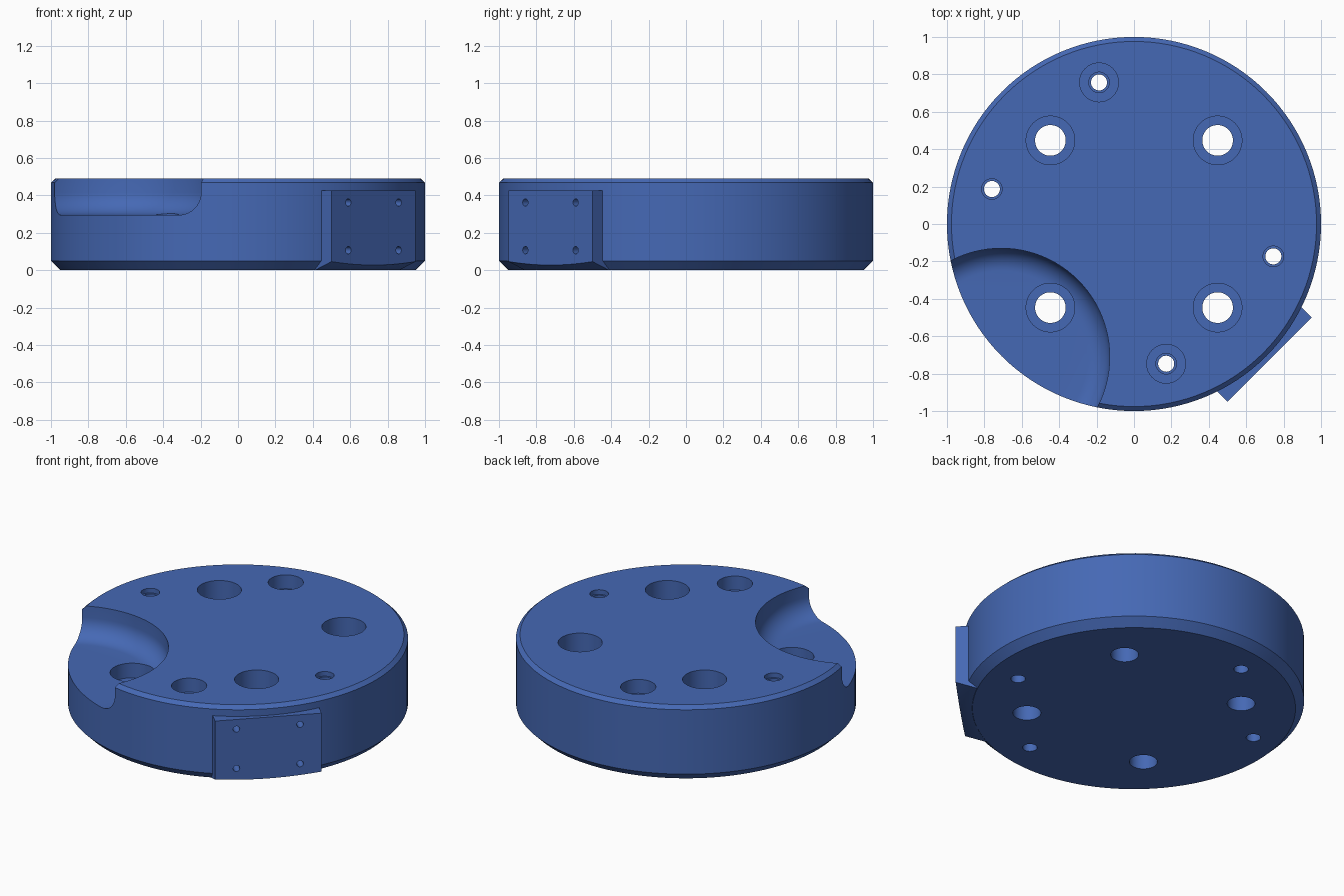
import bpy
from math import sin, cos, pi
from mathutils import Matrix

if "Cube" in bpy.data.objects:
    bpy.data.objects.remove(bpy.data.objects["Cube"])


def lathe(name, profile, loc=(0, 0, 0), segs=48, turn=None):
    """Closed solid revolved from (radius, z) points, listed bottom to top."""
    verts, faces = [], []
    for r, z in profile:
        verts += [(r * cos(2 * pi * i / segs), r * sin(2 * pi * i / segs), z) for i in range(segs)]
    for k in range(len(profile) - 1):
        for i in range(segs):
            j = (i + 1) % segs
            a, b = k * segs, (k + 1) * segs
            faces.append((a + i, a + j, b + j, b + i))
    faces.append(tuple(reversed(range(segs))))
    faces.append(tuple(range((len(profile) - 1) * segs, len(profile) * segs)))
    mesh = bpy.data.meshes.new(name)
    mesh.from_pydata(verts, [], faces)
    if turn:
        mesh.transform(turn)
    mesh.transform(Matrix.Translation(loc))
    ob = bpy.data.objects.new(name, mesh)
    bpy.context.collection.objects.link(ob)
    return ob


def combine(target, other, operation):
    """Apply a boolean and remove the helper object."""
    mod = target.modifiers.new("bool", 'BOOLEAN')
    mod.operation, mod.object, mod.solver = operation, other, 'EXACT'
    bpy.context.view_layer.objects.active = target
    bpy.ops.object.modifier_apply(modifier=mod.name)
    bpy.data.objects.remove(other)


TOP = 0.49

# Chamfered disc
disc = lathe("base_disc", [(0.95, 0), (1, 0.05), (1, TOP - 0.022), (0.976, TOP)], segs=128)

# Flat mounting pad on the front right, its underside trimmed by a shallow cone
bpy.ops.mesh.primitive_cube_add(size=1)
pad = bpy.context.object
pad.name = "mounting_pad"
pad.data.transform(Matrix.Rotation(-pi / 4, 4, 'Z') @ Matrix.Translation((0.9375, 0, 0.25))
                   @ Matrix.Diagonal((0.175, 0.636, 0.7, 1)))
combine(pad, lathe("pad_limit", [(0.96, 0.002), (1.2, 0.0955), (1.2, 0.425)], segs=128), 'INTERSECT')
combine(disc, pad, 'UNION')

# Round pocket with a filleted floor
R, F, FLOOR = 0.58, 0.12, 0.295
fillet = [(R - F + F * sin(a * pi / 20), FLOOR + F - F * cos(a * pi / 20)) for a in range(11)]
combine(disc, lathe("pocket", fillet + [(R, 0.7)], (-0.71, -0.71, 0), 96), 'DIFFERENCE')

# Four large counterbored holes
for x in (-0.447, 0.447):
    for y in (-0.447, 0.447):
        hole = [(0.082, -0.1), (0.082, 0.2), (0.13, 0.2), (0.13, 0.7)]
        combine(disc, lathe("large_hole", hole, (x, y, 0)), 'DIFFERENCE')

# Four small stepped holes, two of them with a wide counterbore
for x, y, wide in ((-0.187, 0.757, True), (0.172, -0.747, True),
                   (-0.76, 0.187, False), (0.745, -0.173, False)):
    if wide:
        hole = [(0.043, -0.1), (0.043, TOP - 0.12), (0.055, TOP - 0.12),
                (0.055, TOP - 0.09), (0.104, TOP - 0.09), (0.104, 0.7)]
    else:
        hole = [(0.043, -0.1), (0.043, TOP - 0.03), (0.055, TOP - 0.03), (0.055, 0.7)]
    combine(disc, lathe("small_hole", hole, (x, y, 0), 32), 'DIFFERENCE')

# Four screw holes in the pad face
lay = Matrix.Rotation(-pi / 4, 4, 'Z') @ Matrix.Rotation(pi / 2, 4, 'Y')
for t in (-0.19, 0.19):
    for z in (0.107, 0.362):
        c = cos(pi / 4)
        loc = (c * t, c * t, z)
        combine(disc, lathe("screw_hole", [(0.02, 0.92), (0.02, 1.1)], loc, 20, lay), 'DIFFERENCE')

# Blue finish and smooth shading
blue = bpy.data.materials.new("blue")
blue.diffuse_color = (0.06, 0.14, 0.46, 1)
blue.use_nodes = True
blue.node_tree.nodes["Principled BSDF"].inputs["Base Color"].default_value = blue.diffuse_color
disc.data.materials.clear()
disc.data.materials.append(blue)
for p in disc.data.polygons:
    p.material_index = 0
bpy.ops.object.select_all(action='DESELECT')
disc.select_set(True)
bpy.context.view_layer.objects.active = disc
bpy.ops.object.shade_smooth_by_angle(angle=pi / 6)
